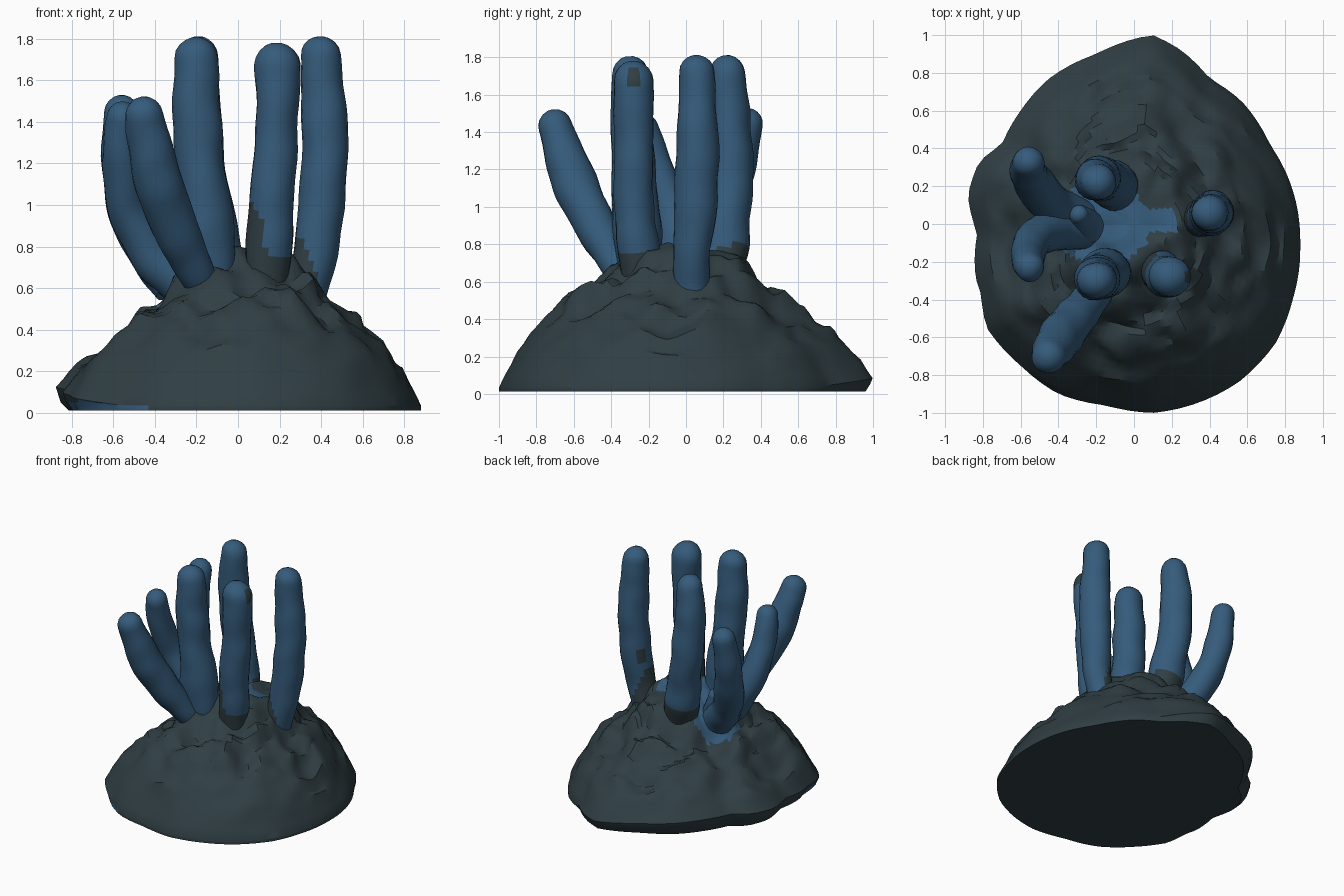
import bpy, bmesh, math
from mathutils import Vector, noise

if "Cube" in bpy.data.objects:
    bpy.data.objects.remove(bpy.data.objects["Cube"])


def material(name, rgb):
    m = bpy.data.materials.new(name)
    m.diffuse_color = (*rgb, 1)
    m.use_nodes = True
    m.node_tree.nodes["Principled BSDF"].inputs["Base Color"].default_value = m.diffuse_color
    return m


ROCK = material("dark slate rock", (0.029, 0.048, 0.056))
BLUE = material("deep blue", (0.036, 0.106, 0.200))


def finish(name, bm, angle):
    bmesh.ops.recalc_face_normals(bm, faces=bm.faces)
    me = bpy.data.meshes.new(name)
    bm.to_mesh(me)
    bm.free()
    me.materials.append(ROCK)
    me.materials.append(BLUE)
    ob = bpy.data.objects.new(name, me)
    bpy.context.collection.objects.link(ob)
    bpy.ops.object.select_all(action='DESELECT')
    ob.select_set(True)
    bpy.context.view_layer.objects.active = ob
    bpy.ops.object.shade_smooth_by_angle(angle=math.radians(angle))
    return ob


def skin(bm, rings):
    """Join consecutive rings of vertices with quads."""
    n = len(rings[0])
    for a, b in zip(rings, rings[1:]):
        for i in range(n):
            j = (i + 1) % n
            bm.faces.new((a[i], a[j], b[j], b[i]))


def lerp_table(table, x):
    for (x0, y0), (x1, y1) in zip(table, table[1:]):
        if x <= x1:
            return y0 + (y1 - y0) * (x - x0) / (x1 - x0)
    return table[-1][1]


# ---- rocky mound: footprint outline swept up through a slope profile ----
OUTLINE = [(0.10, 1.0), (0.25, 0.92), (0.40, 0.77), (0.57, 0.65), (0.72, 0.42), (0.84, 0.18),
           (0.88, -0.1), (0.84, -0.4), (0.75, -0.63), (0.55, -0.84), (0.3, -0.96), (0.1, -1.0),
           (-0.15, -0.96), (-0.4, -0.9), (-0.6, -0.75), (-0.78, -0.55), (-0.81, -0.37),
           (-0.84, -0.28), (-0.83, -0.05), (-0.88, 0.15), (-0.82, 0.33), (-0.7, 0.42),
           (-0.6, 0.6), (-0.45, 0.77), (-0.2, 0.9), (0.0, 0.98)]
POLAR = sorted((math.atan2(y, x), math.hypot(x, y)) for x, y in OUTLINE)
POLAR = ([(POLAR[-1][0] - math.tau, POLAR[-1][1])] + POLAR
         + [(POLAR[0][0] + math.tau, POLAR[0][1])])
SLOPE = [(0.0, 0.77), (0.2, 0.76), (0.32, 0.71), (0.42, 0.61), (0.55, 0.50), (0.68, 0.41),
         (0.80, 0.32), (0.88, 0.23), (0.95, 0.12), (1.0, 0.035)]
SEG, STEPS = 90, 30


def undercut(ang):
    """How far the foot tucks in: strongest at the back left."""
    return max(0, math.cos(ang - math.radians(145)))


def mound_point(ang, s):
    r = lerp_table(POLAR, ang) * s
    x, y = r * math.cos(ang), r * math.sin(ang)
    mid = math.sin(math.pi * min(1, s))
    z = lerp_table(SLOPE, s) + 0.10 * undercut(ang) * max(0, s - 0.8) / 0.2
    z += mid * (0.05 * max(0, -math.sin(ang)) - 0.085 * max(0, -math.cos(ang)) ** 2)
    # craggy ledges running around the slope
    p = Vector((x * 3, y * 3, z * 6))
    z += mid * (0.08 * noise.noise(p) + 0.07 * noise.noise(p * 2.1))
    z += mid * 0.05 * (0.4 - abs(noise.noise(Vector((x * 4 + 9, y * 4, 2)))) * 2)
    k = 1 + mid * (0.07 * noise.noise(p * 1.2 + Vector((7, 3, 1)))
                   + 0.05 * noise.noise(p * 2.4 + Vector((2, 8, 5))))
    return Vector((x * k, y * k, z))


bm = bmesh.new()
angles = [-math.pi + math.tau * i / SEG for i in range(SEG)]
rings = []
for tuck, z in ((0.08, 0.012), (0.03, 0.05)):         # foot, undercut on the left and back
    rings.append([bm.verts.new((*(mound_point(a, 1.0).xy * (1 - tuck * undercut(a))),
                                z if undercut(a) > 0.1 else 0.012 + (z - 0.012) * 0.3))
                  for a in angles])
for k in range(STEPS):
    s = 1 - 0.97 * k / (STEPS - 1)
    rings.append([bm.verts.new(mound_point(a, s)) for a in angles])
skin(bm, rings)
bm.faces.new(rings[0])
bm.faces.new(rings[-1])
# blue crust on the crown between the tubes, and a thin streak at the left foot
for f in bm.faces:
    c = f.calc_center_median()
    wob = 0.06 * noise.noise(c * 6)
    crown = c.z > 0.45 and ((c.x + 0.17) / 0.25) ** 2 + ((c.y - 0.0) / 0.23) ** 2 < 1 + 4 * wob
    spur = c.z > 0.6 and 0 < c.x < 0.22 and abs(c.y - 0.02) < 0.06
    streak = c.z < 0.06 and -0.82 < c.x < -0.42 and c.y < -0.3
    f.material_index = int(crown or spur or (streak and len(f.verts) == 4))
finish("rock_mound", bm, 32)


# ---- tubes: rounded fingers swept along curves of (x, y, z, radius) ----
def spline(pts, t):
    n = len(pts) - 1
    i = min(int(t * n), n - 1)
    u = t * n - i
    p0, p1, p2, p3 = (Vector(pts[max(0, min(n, i + d))]) for d in (-1, 0, 1, 2))
    return 0.5 * (2 * p1 + (p2 - p0) * u + (2 * p0 - 5 * p1 + 4 * p2 - p3) * u * u
                  + (3 * p1 - p0 - 3 * p2 + p3) * u ** 3)


def tube(name, pts, dark=None, sides=20, steps=26):
    bm = bmesh.new()
    rings = []

    def ring(c, d, r):
        q = Vector((0, 0, 1)).rotation_difference(d)
        out = []
        for i in range(sides):
            a = math.tau * i / sides
            v = q @ Vector((math.cos(a), math.sin(a), 0))
            k = 1.02 + 0.13 * noise.noise((c + v * 0.1) * 6)
            out.append(bm.verts.new(c + v * r * k))
        rings.append(out)

    for k in range(steps + 1):
        t = k / steps
        p = spline(pts, t)
        d = (spline(pts, min(1, t + 0.02)) - spline(pts, max(0, t - 0.02))).xyz.normalized()
        ring(p.xyz, d, p.w)
    for e in (20, 40, 60, 78):                        # domed tip
        e = math.radians(e)
        ring(p.xyz + d * p.w * math.sin(e), d, p.w * math.cos(e))
    skin(bm, rings)
    bm.faces.new(rings[0])
    bm.faces.new(rings[-1])
    for f in bm.faces:
        c = f.calc_center_median()
        f.material_index = 0 if dark and dark(c) else 1
    finish(name, bm, 50)


def spot(c, x, y, z, r=0.045):
    return (c - Vector((x, y, z))).length < r


tube("tube_front_centre", [(-0.12, -0.23, 0.60, .12), (-0.15, -0.26, 0.85, .13),
                           (-0.18, -0.28, 1.15, .115), (-0.20, -0.29, 1.45, .11),
                           (-0.20, -0.30, 1.71, .097)])
tube("tube_front_right", [(0.13, -0.24, 0.60, .10), (0.15, -0.26, 0.82, .11),
                          (0.17, -0.28, 1.05, .105), (0.185, -0.28, 1.35, .10),
                          (0.185, -0.28, 1.675, .107)],
     lambda c: c.z < 0.76 or c.x < 0.13 and c.z < 1.03 - (c.x - 0.06) * 2
     or spot(c, 0.29, -0.28, 1.69))
tube("tube_right", [(0.32, 0.03, 0.50, .09), (0.37, 0.03, 0.75, .10),
                    (0.41, 0.055, 1.1, .11), (0.415, 0.06, 1.45, .105),
                    (0.395, 0.055, 1.72, .092)],
     lambda c: c.x < 0.37 and c.z < 0.84 - (c.x - 0.30) * 2 or spot(c, 0.32, 0.12, 0.99))
tube("tube_back", [(-0.06, 0.17, 0.60, .12), (-0.12, 0.21, 0.82, .125),
                   (-0.17, 0.24, 1.15, .115), (-0.20, 0.235, 1.45, .11),
                   (-0.19, 0.22, 1.72, .092)],
     lambda c: c.z < 0.78 + 0.2 * (c.x + 0.1) and c.y > 0.17)
tube("tube_left_back", [(-0.30, 0.02, 0.62, .12), (-0.42, 0.09, 0.77, .11),
                        (-0.52, 0.20, 0.98, .105), (-0.56, 0.275, 1.22, .095),
                        (-0.56, 0.325, 1.45, .08)])
tube("tube_left_middle", [(-0.26, -0.02, 0.62, .12), (-0.41, -0.03, 0.76, .105),
                          (-0.53, -0.08, 0.98, .10), (-0.56, -0.17, 1.22, .09),
                          (-0.555, -0.225, 1.42, .078)])
tube("tube_left_front", [(-0.16, -0.31, 0.60, .075), (-0.23, -0.40, 0.74, .095),
                         (-0.34, -0.53, 0.98, .115), (-0.41, -0.63, 1.22, .11),
                         (-0.45, -0.70, 1.43, .092)])
# short bud on the crown among the left tubes
tube("crown_bud", [(-0.25, -0.02, 0.66, .10), (-0.28, 0.03, 0.76, .07),
                   (-0.29, 0.05, 0.82, .05)], steps=8)
